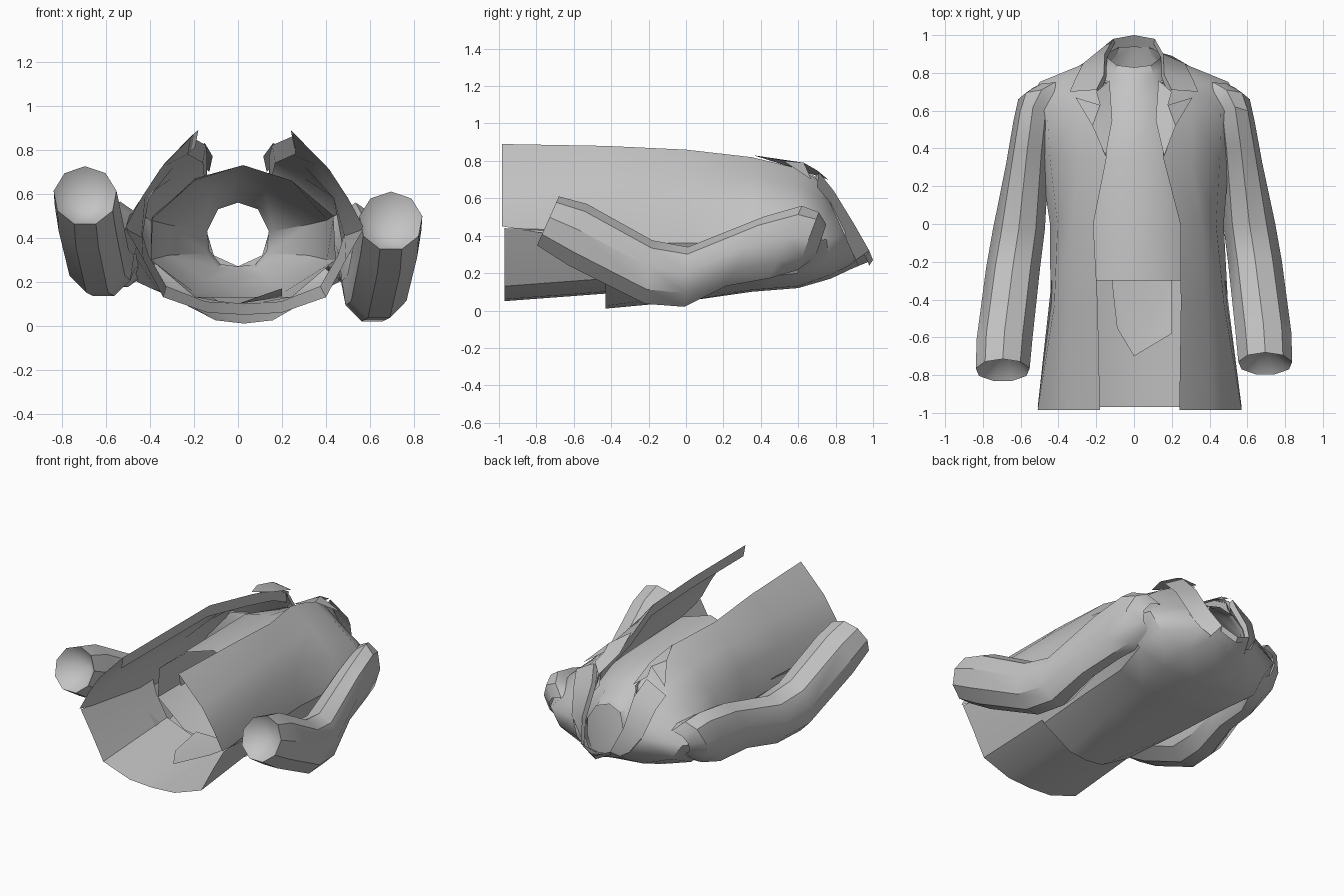
import bpy, math

cube = bpy.data.objects.get("Cube")
if cube:
    bpy.data.objects.remove(cube)

cloth = bpy.data.materials.new("grey cloth")
cloth.use_nodes = True
GREY = (0.55, 0.55, 0.55, 1)
cloth.diffuse_color = GREY
cloth.node_tree.nodes["Principled BSDF"].inputs["Base Color"].default_value = GREY


def make(name, verts, faces, angle=35):
    me = bpy.data.meshes.new(name)
    me.from_pydata(verts, [], faces)
    me.materials.append(cloth)
    ob = bpy.data.objects.new(name, me)
    bpy.context.collection.objects.link(ob)
    bpy.ops.object.select_all(action='DESELECT')
    ob.select_set(True)
    bpy.context.view_layer.objects.active = ob
    bpy.ops.object.mode_set(mode='EDIT')
    bpy.ops.mesh.select_all(action='SELECT')
    bpy.ops.mesh.remove_doubles(threshold=0.0005)
    bpy.ops.mesh.normals_make_consistent(inside=False)
    bpy.ops.object.mode_set(mode='OBJECT')
    bpy.ops.object.shade_smooth_by_angle(angle=math.radians(angle))
    return ob


def grid_faces(rows, cols, skip=lambda r, c: False, close=False):
    n = cols if close else cols - 1
    return [(r * cols + c, r * cols + (c + 1) % cols, (r + 1) * cols + (c + 1) % cols, (r + 1) * cols + c)
            for r in range(rows - 1) for c in range(n) if not skip(r, c)]


def lean(x, y):
    # the cloth drifts sideways toward the hem
    return x + 0.03 * min(1, max(0, 0.5 - y))


def mirrored_loft(name, sections, skip=lambda r, c: False):
    """Each section is (y, tilt, half profile of (x, z)); both halves are welded."""
    verts, faces = [], []
    cols = len(sections[0][2])
    for side in (1, -1):
        base = len(verts)
        for y, tilt, prof in sections:
            for x, z in prof:
                yy = y + tilt * (0.4 - z)
                verts.append((lean(side * x, yy), yy, z))
        faces += [tuple(base + i for i in f) for f in grid_faces(len(sections), cols, skip)]
    return make(name, verts, faces)


# Jacket body: profiles run from centre back, round the side, to the front edge
jacket = [
    (-0.985, 0, [(0, .05), (.2, .07), (.36, .16), (.54, .45), (.47, .58), (.385, .71), (.21, .89)]),
    (-0.43, 0, [(0, .01), (.13, .025), (.34, .15), (.47, .36), (.45, .58), (.36, .74), (.22, .88)]),
    (0.0, 0, [(0, .05), (.2, .08), (.38, .16), (.46, .36), (.42, .58), (.34, .73), (.23, .86)]),
    (0.35, 0, [(0, .10), (.22, .11), (.40, .17), (.50, .36), (.45, .57), (.30, .72), (.15, .82)]),
    (0.60, 0, [(0, .12), (.25, .13), (.46, .20), (.58, .36), (.46, .55), (.30, .67), (.14, .76)]),
    (0.75, .1, [(0, .17), (.22, .19), (.42, .27), (.50, .38), (.40, .48), (.26, .59), (.14, .69)]),
    (0.85, .45, [(0, .24), (.12, .26), (.20, .31), (.26, .40), (.23, .48), (.18, .55), (.13, .62)]),
]
mirrored_loft("jacket_body", jacket, skip=lambda r, c: r == 0 and c < 3)

# Back skirt panel, coming out from under the upper back
mirrored_loft("back_skirt", [
    (-0.97, 0, [(0, .05), (.17, .06), (.37, .13), (.46, .30), (.54, .44)]),
    (-0.30, 0, [(0, .10), (.17, .11), (.35, .18), (.43, .32), (.46, .42)]),
])

# Shirt, from centre front round to centre back, ending in a low collar
mirrored_loft("shirt", [
    (-0.30, 0, [(0, .73), (.22, .66), (.41, .50), (.42, .30), (.22, .13), (0, .09)]),
    (0.35, 0, [(0, .72), (.20, .67), (.40, .48), (.40, .30), (.20, .15), (0, .13)]),
    (0.66, 0, [(0, .66), (.12, .62), (.32, .46), (.32, .32), (.15, .21), (0, .18)]),
    (0.84, .35, [(0, .57), (.10, .54), (.16, .43), (.14, .33), (.09, .26), (0, .25)]),
    (0.89, .38, [(0, .56), (.09, .53), (.14, .43), (.13, .34), (.08, .28), (0, .27)]),
])

# Shirt tail seen inside the hem
make("shirt_tail", [(-.12, -.28, .13), (.20, -.28, .13), (.20, -.58, .17), (.0, -.70, .10), (-.09, -.55, .11)],
     [(0, 1, 3, 4), (1, 2, 3)])

# Turned collar band round the neck
inner = [(0, 1.0, .27), (.11, .98, .32), (.155, .90, .46), (.16, .79, .64), (.20, .71, .74)]
outer = [(0, .89, .225), (.15, .88, .25), (.27, .85, .42), (.31, .77, .58), (.34, .70, .66)]


def both_sides(half):
    return [(-x, y, z) for x, y, z in half[:0:-1]] + half


under = [(x * .92, y - .02, z - .03) for x, y, z in inner]
make("collar", both_sides(outer) + both_sides(inner) + both_sides(under), grid_faces(3, 9))

# Lapels and the turned-in front facings
for side, label in ((1, "left"), (-1, "right")):
    lapel = [(.155, .36, .83), (.22, .52, .80), (.31, .67, .70), (.18, .63, .79), (.20, .70, .75), (.13, .76, .70),
             (.115, .55, .77)]
    make(label + "_lapel", [(lean(side * x, y), y, z) for x, y, z in lapel],
         [(0, 1, 3, 6), (1, 2, 3), (3, 4, 5, 6)])
    facing = []
    for y, x, z in ((-.985, .21, .89), (-.43, .22, .88), (0, .23, .86), (.35, .15, .82), (.6, .14, .76), (.75, .14, .69)):
        facing += [(lean(side * x, y), y, z), (lean(side * (x + .015), y), y, z - .08)]
    make(label + "_front_facing", facing, grid_faces(6, 2))

# Sleeves: centre x, y, z, half width, and the upward half axis (y, z)
stations = [
    (.42, .72, .37, .11, .03, .09),
    (.49, .65, .365, .125, .06, .16),
    (.535, .53, .36, .105, .09, .20),
    (.565, .31, .31, .115, .10, .19),
    (.61, .00, .175, .14, .01, .165),
    (.64, -.20, .20, .145, .02, .175),
    (.685, -.58, .40, .15, .05, .17),
    (.695, -.74, .475, .145, .06, .135),
]
SIDES = 9
for side, label in ((1, "left"), (-1, "right")):
    verts = []
    for x, y, z, w, uy, uz in stations:
        # the right arm lies higher than the left
        raise_by = 0.115 * min(1, max(0, (0.55 - y) / 0.55)) if side < 0 else 0
        for k in range(SIDES):
            a = math.tau * (k + .25) / SIDES
            verts.append((side * (x + w * math.cos(a)),
                          y + uy * math.sin(a) - 0.3 * raise_by,
                          z + uz * math.sin(a) + raise_by))
    faces = grid_faces(len(stations), SIDES, close=True)
    # recessed cuff lining
    last = (len(stations) - 1) * SIDES
    lift = 0.115 if side < 0 else 0
    verts.append((side * .68, -.62, .42 + lift))
    faces += [(last + k, last + (k + 1) % SIDES, len(verts) - 1) for k in range(SIDES)]
    make(label + "_sleeve", verts, faces)
